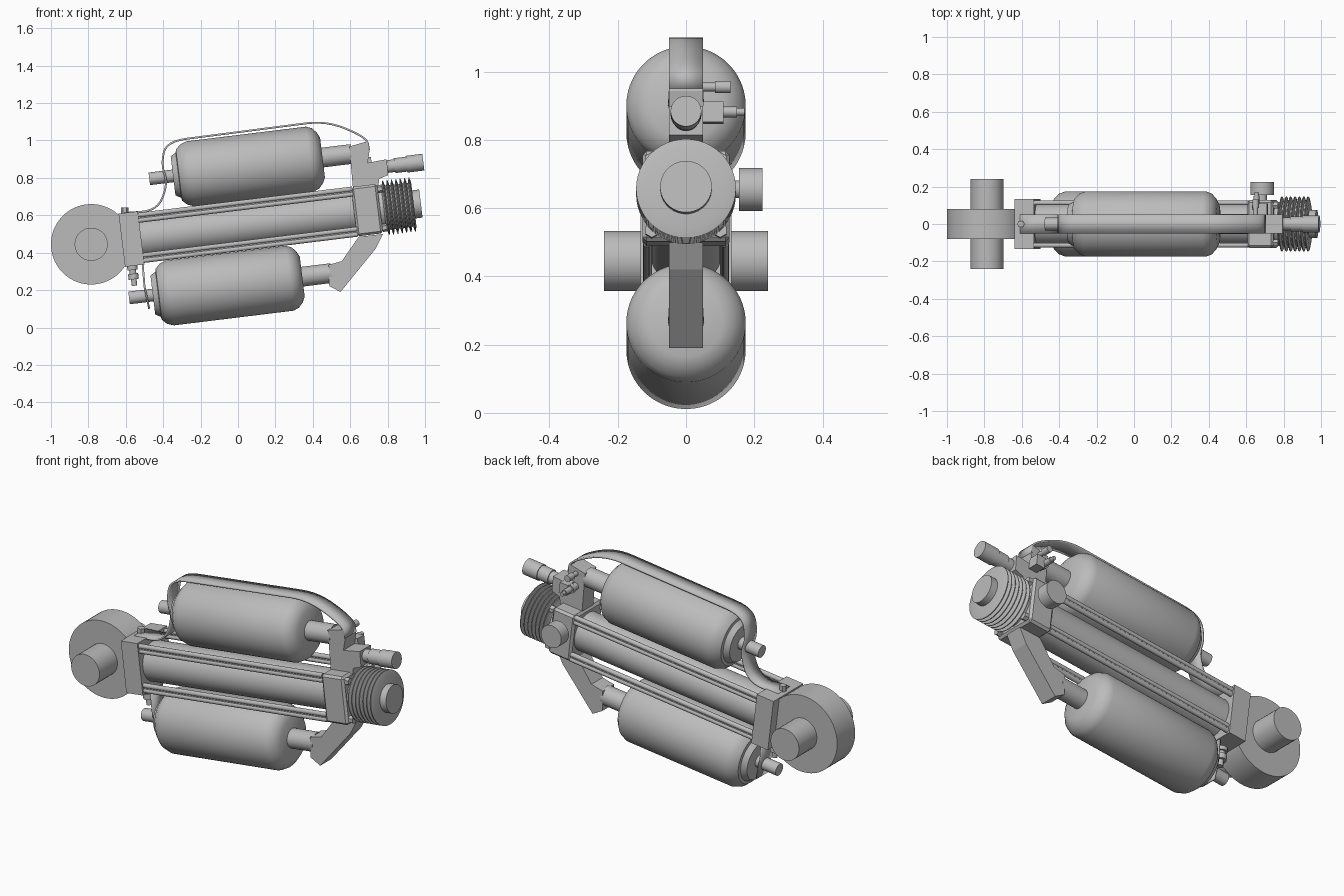
import bpy, bmesh, math
from mathutils import Matrix, Vector

cube = bpy.data.objects.get("Cube")
if cube:
    bpy.data.objects.remove(cube, do_unlink=True)

steel = bpy.data.materials.new("plain grey")
steel.use_nodes = True
GREY = (0.5, 0.5, 0.5, 1)
steel.diffuse_color = GREY
steel.node_tree.nodes["Principled BSDF"].inputs["Base Color"].default_value = GREY

# Frame of the tilted assembly: local x runs along the main tube
TILT = Matrix.Translation((0, 0, 0.543)) @ Matrix.Rotation(math.radians(-7), 4, 'Y')
WORLD = Matrix.Identity(4)
ALONG_Y = Matrix.Rotation(math.radians(90), 4, 'Z')
DOWN = Matrix.Rotation(math.radians(90), 4, 'Y')


def finish(name, bm, matrix, smooth=False):
    bmesh.ops.recalc_face_normals(bm, faces=bm.faces)
    mesh = bpy.data.meshes.new(name)
    bm.to_mesh(mesh)
    bm.free()
    mesh.materials.append(steel)
    obj = bpy.data.objects.new(name, mesh)
    bpy.context.collection.objects.link(obj)
    obj.matrix_world = matrix
    if smooth:
        bpy.ops.object.select_all(action='DESELECT')
        obj.select_set(True)
        bpy.context.view_layer.objects.active = obj
        bpy.ops.object.shade_smooth_by_angle(angle=math.radians(32))
    return obj


def lathe(name, profile, matrix=TILT, at=(0, 0, 0), sides=48):
    """Turn (x, radius) points around the x axis, with flat end caps."""
    bm = bmesh.new()
    rings = []
    for x, r in profile:
        rings.append([bm.verts.new((x, r * math.cos(a), r * math.sin(a)))
                      for a in (math.tau * (i + 0.5) / sides for i in range(sides))])
    for a, b in zip(rings, rings[1:]):
        for i in range(sides):
            j = (i + 1) % sides
            bm.faces.new((a[i], a[j], b[j], b[i]))
    bm.faces.new(rings[0])
    bm.faces.new(rings[-1])
    where = matrix @ Matrix.Translation(at)
    return finish(name, bm, where, sides > 8)


def rod(name, x0, x1, r, matrix=TILT, at=(0, 0, 0), sides=32):
    return lathe(name, [(x0, r), (x1, r)], matrix, at, sides)


def prism(name, points, half, matrix=WORLD, y=0):
    """Extrude an x-z outline symmetrically across y."""
    bm = bmesh.new()
    face = bm.faces.new([bm.verts.new((x, y - half, z)) for x, z in points])
    new = bmesh.ops.extrude_face_region(bm, geom=[face])["geom"]
    bmesh.ops.translate(bm, vec=(0, 2 * half, 0),
                        verts=[v for v in new if isinstance(v, bmesh.types.BMVert)])
    return finish(name, bm, matrix)


def block(name, x0, x1, half_y, z0, z1, y=0, bevel=0):
    obj = prism(name, [(x0, z0), (x1, z0), (x1, z1), (x0, z1)], half_y, TILT, y)
    if bevel:
        mod = obj.modifiers.new("edge", 'BEVEL')
        mod.width, mod.segments = bevel, 1
    return obj


def strap(name, points, half=0.05, thick=0.01):
    """Thin bent band following an x-z path."""
    bm = bmesh.new()
    rows = [[bm.verts.new((x, y, z)) for y in (-half, half)] for x, z in points]
    for a, b in zip(rows, rows[1:]):
        bm.faces.new((a[0], a[1], b[1], b[0]))
    obj = finish(name, bm, WORLD, True)
    mod = obj.modifiers.new("thickness", 'SOLIDIFY')
    mod.thickness, mod.offset = thick, 0


def bend(corners, radius, steps=6):
    """Round the corners of a path with quadratic arcs."""
    pts = [Vector(c) for c in corners]
    path = [pts[0]]
    for a, b, c in zip(pts, pts[1:], pts[2:]):
        p = b + (a - b).normalized() * min(radius, (a - b).length * 0.48)
        q = b + (c - b).normalized() * min(radius, (c - b).length * 0.48)
        for i in range(steps + 1):
            t = i / steps
            path.append(p * (1 - t) ** 2 + b * 2 * t * (1 - t) + q * t * t)
    return path + [pts[-1]]


# Main tube between its two end blocks
rod("main_tube", -0.54, 0.64, 0.108, sides=64)
block("rear_block", -0.626, -0.522, 0.133, -0.143, 0.143)
block("front_block", 0.625, 0.765, 0.128, -0.133, 0.133, bevel=0.012)

# Tie rails with a groove, and their nuts
for sy in (-1, 1):
    for sz in (-1, 1):
        side = ("right" if sy < 0 else "left") + ("_lower" if sz < 0 else "_upper")
        for k, h in enumerate((0.094, 0.122)):
            rod(f"tie_rod_{side}_{k}", -0.53, 0.63, 0.013, at=(0, sy * 0.113, sz * h), sides=16)
        block(f"tie_web_{side}", -0.53, 0.63, 0.007, sz * 0.108 - 0.02, sz * 0.108 + 0.02, sy * 0.113)
        rod(f"tie_nut_{side}", 0.765, 0.79, 0.021, at=(0, sy * 0.1, sz * 0.105), sides=6)

# Bellows and its end cap
folds = [(0.76, 0.11), (0.785, 0.11)]
COUNT = 7
for i in range(COUNT):
    x = 0.785 + i * 0.0235
    folds += [(x + 0.004, 0.118), (x + 0.010, 0.146), (x + 0.014, 0.146), (x + 0.021, 0.118)]
lathe("bellows", folds, sides=64)
rod("bellows_cap", 0.94, 0.985, 0.076)

# Upper and lower canisters share one shape
CAN = [(-0.312, 0.105), (-0.283, 0.122), (-0.28, 0.138), (-0.255, 0.162), (-0.22, 0.175),
       (0.425, 0.175), (0.455, 0.163), (0.478, 0.138), (0.493, 0.108)]
for label, shift, w in (("upper", 0, 0.308), ("lower", -0.185, -0.311)):
    lathe(f"{label}_canister", CAN, at=(shift, 0, w), sides=64)
    rod(f"{label}_canister_stub", -0.44, -0.30, 0.034, at=(shift, 0, w))
    rod(f"{label}_canister_rod", 0.48, 0.65, 0.053, at=(shift, 0, w))

# Brackets holding the canister rods
prism("upper_bracket", [(0.595, 0.968), (0.69, 0.995), (0.703, 0.943), (0.693, 0.88),
                        (0.795, 0.90), (0.803, 0.815), (0.755, 0.795), (0.75, 0.755),
                        (0.615, 0.74)], 0.05)
prism("lower_bracket", [(0.645, 0.485), (0.775, 0.50), (0.735, 0.42), (0.548, 0.19),
                        (0.488, 0.222), (0.485, 0.335), (0.555, 0.355)], 0.05)

# Nozzle above the bellows
lathe("nozzle", [(0.82, 0.034), (0.87, 0.034), (0.87, 0.04), (0.935, 0.04),
                 (0.935, 0.045), (1.025, 0.045)], at=(0, 0, 0.218))

# Bent bands over the upper canister and under the rear block
strap("upper_strap", bend([(-0.61, 0.612), (-0.43, 0.625), (-0.375, 0.77), (-0.41, 0.87),
                           (-0.385, 0.995), (0.475, 1.106), (0.69, 1.015), (0.70, 0.95)], 0.11))
strap("lower_strap", [(-0.51, 0.345), (-0.50, 0.22), (-0.475, 0.10)])
rod("strap_bolt", 0.60, 0.642, 0.02, Matrix.Rotation(math.radians(-90), 4, 'Y'),
    (0, 0, 0.605), 6)

# Drain fitting under the rear block
lathe("drain_fitting", [(0.13, 0.028), (0.165, 0.028), (0.165, 0.018), (0.185, 0.018),
                        (0.185, 0.028), (0.215, 0.028), (0.215, 0.015), (0.25, 0.015)],
      TILT @ Matrix.Translation((-0.588, 0, 0)) @ DOWN, sides=16)

# Mounting wheel with its axle
hub = Matrix.Translation((-0.785, 0, 0.445)) @ ALONG_Y
rod("mounting_wheel", -0.08, 0.08, 0.215, hub, sides=64)
rod("mounting_axle", -0.24, 0.24, 0.0885, hub)

# Side knob and valves on the left face
lathe("side_knob", [(0.11, 0.026), (0.156, 0.026), (0.156, 0.063), (0.224, 0.063)],
      Matrix.Translation((0.685, 0, 0.655)) @ ALONG_Y)
lathe("upper_valve", [(0.04, 0.013), (0.085, 0.013), (0.085, 0.018), (0.13, 0.018)],
      Matrix.Translation((0.65, 0, 0.955)) @ ALONG_Y, sides=16)
lathe("lower_valve", [(0.04, 0.02), (0.075, 0.02), (0.075, 0.024), (0.10, 0.024),
                      (0.10, 0.016), (0.15, 0.016), (0.15, 0.011), (0.172, 0.011)],
      Matrix.Translation((0.655, 0, 0.882)) @ ALONG_Y, sides=16)
block("valve_body", 0.70, 0.75, 0.03, 0.22, 0.28, 0.08)
